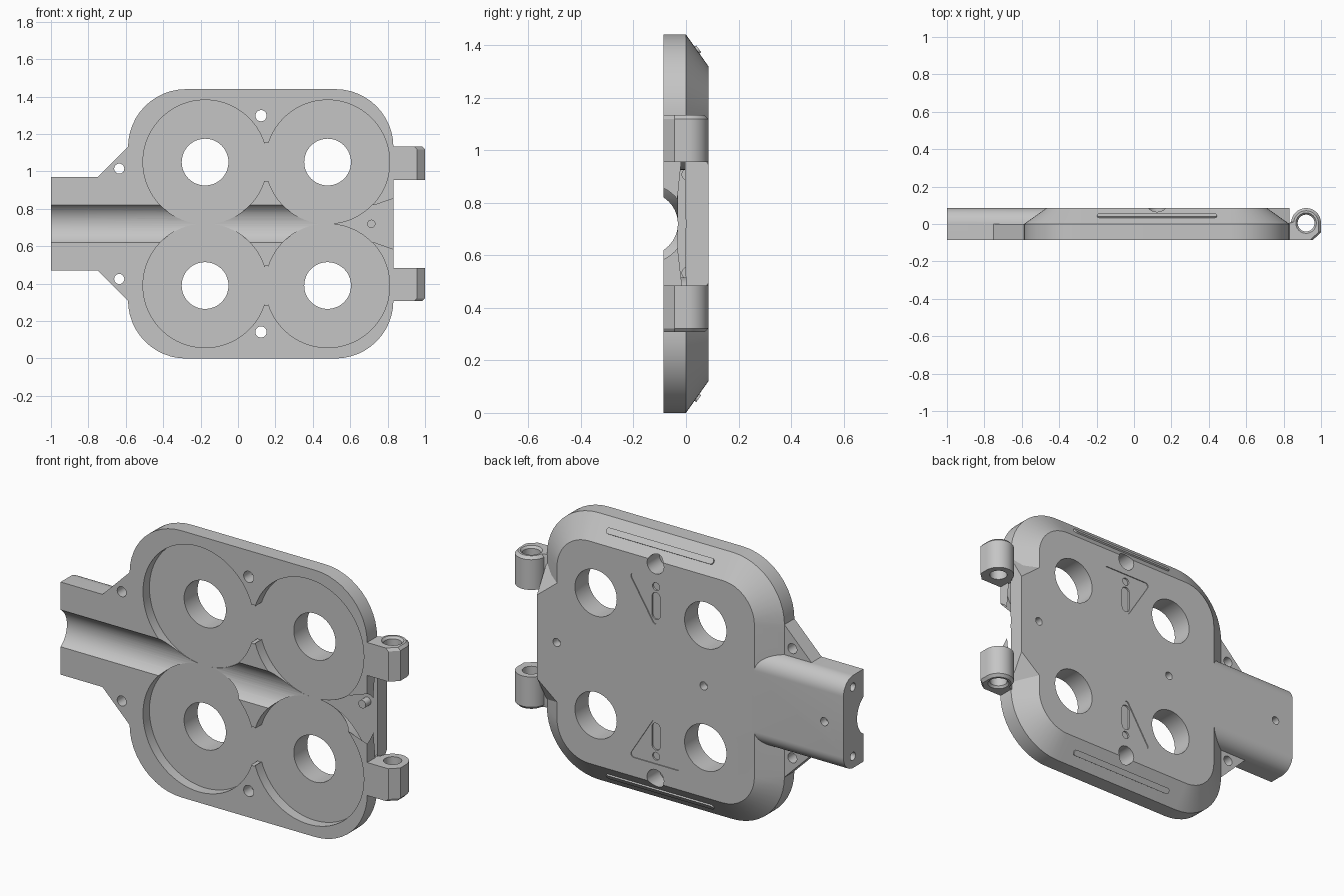
import bpy, bmesh, math
from mathutils import Vector

old = bpy.data.objects.get("Cube")
if old:
    bpy.data.objects.remove(old, do_unlink=True)

grey = bpy.data.materials.new("plain_grey")
grey.use_nodes = True
GREY = (0.56, 0.56, 0.56, 1)
grey.diffuse_color = GREY
grey.node_tree.nodes["Principled BSDF"].inputs["Base Color"].default_value = GREY

FRONT, BACK, MID = -0.085, 0.085, 0.72      # faces in y, mirror height in z
HOLE_X, HOLE_Z = (-0.176, 0.479), (0.39, 1.05)
CX = 0.123                                  # column of screws and warning signs


# Shape helpers
def loft(name, loops):
    """Closed solid through loops of equal length."""
    bm = bmesh.new()
    rows = [[bm.verts.new(p) for p in loop] for loop in loops]
    n = len(rows[0])
    for a, b in zip(rows, rows[1:]):
        for i in range(n):
            j = (i + 1) % n
            bm.faces.new((a[i], a[j], b[j], b[i]))
    bm.faces.new(rows[0])
    bm.faces.new(rows[-1])
    bmesh.ops.recalc_face_normals(bm, faces=bm.faces)
    mesh = bpy.data.meshes.new(name)
    bm.to_mesh(mesh)
    bm.free()
    mesh.materials.append(grey)
    ob = bpy.data.objects.new(name, mesh)
    bpy.context.collection.objects.link(ob)
    return ob


def along_x(pts, x):
    return [(x, y, z) for y, z in pts]


def along_y(pts, y):
    return [(x, y, z) for x, z in pts]


def along_z(pts, z):
    return [(x, y, z) for x, y in pts]


def arc(u, v, r, a0, a1, n=12):
    angles = [math.radians(a0 + (a1 - a0) * i / n) for i in range(n + 1)]
    return [(u + r * math.cos(a), v + r * math.sin(a)) for a in angles]


def circle(u, v, r, n=48):
    return arc(u, v, r, 0, 360, n)[:-1]


def rounded(u0, u1, v0, v1, r, n=12):
    return (arc(u1 - r, v1 - r, r, 0, 90, n) + arc(u0 + r, v1 - r, r, 90, 180, n)
            + arc(u0 + r, v0 + r, r, 180, 270, n) + arc(u1 - r, v0 + r, r, 270, 360, n))


def prism(place, pts, a, b):
    return loft("tool", [place(pts, a), place(pts, b)])


def combine(target, tool, operation='DIFFERENCE'):
    mod = target.modifiers.new("combine", 'BOOLEAN')
    mod.operation, mod.solver, mod.object = operation, 'EXACT', tool
    bpy.context.view_layer.objects.active = target
    bpy.ops.object.modifier_apply(modifier=mod.name)
    bpy.data.objects.remove(tool, do_unlink=True)


def mirror(pts):
    return [(u, 2 * MID - v) for u, v in pts]


def both(half):
    """Upper half outline closed with its mirror image."""
    return half + mirror(half)[::-1]


# Main shell: rounded plate with a bevelled back
outline = rounded(-0.588, 0.831, 0, 1.44, 0.31)
inset = rounded(-0.468, 0.711, 0.12, 1.32, 0.19)
shell = loft("shell_body", [along_y(outline, FRONT), along_y(outline, 0), along_y(inset, BACK)])

# Cable neck with rounded back edges
neck = ([(FRONT, 0.47)] + arc(0, 0.555, 0.085, -90, 0)
        + arc(0, 0.885, 0.085, 0, 90) + [(FRONT, 0.97)])
combine(shell, prism(along_x, neck, -1, -0.44), 'UNION')

# Gussets beside the neck
gusset = both([(-0.75, 0.97), (-0.57, 1.15), (-0.5, 1.15)])
combine(shell, prism(along_y, gusset, FRONT, 0), 'UNION')

# Thick edge between the hinges, sloping down behind them
ledge_front = both([(0.6, 1.13), (0.74, 1.13), (0.831, 1.09)])
ledge_back = both([(0.6, 1.05), (0.7, 1.05), (0.831, 0.945)])
combine(shell, loft("tool", [along_y(ledge_front, FRONT), along_y(ledge_front, 0),
                             along_y(ledge_back, BACK)]), 'UNION')

# Round pockets, joined side by side by narrow gaps, and their windows
FLOOR = -0.03
for z in HOLE_Z:
    for x in HOLE_X:
        combine(shell, prism(along_y, circle(x, z, 0.332, 96), -0.2, FLOOR))
        combine(shell, prism(along_y, circle(x, z, 0.125), -0.2, 0.2))
    gap = rounded(0.139, 0.164, z - 0.105, z + 0.105, 0.01, 4)
    combine(shell, prism(along_y, gap, -0.2, FLOOR))

# Cable channel with a flared mouth
channel = [(-1.1, 0.119), (0.73, 0.119), (0.831, 0.15), (0.9, 0.171)]
combine(shell, loft("tool", [along_x(circle(-0.15, MID, r, 64), x) for x, r in channel]))

# Screw holes: counterbored in the plate, plain in the gussets, blind in the neck end
for s in (-1, 1):
    z = MID + s * 0.578
    combine(shell, prism(along_y, circle(CX, z, 0.03, 32), -0.2, 0.2))
    combine(shell, prism(along_y, circle(CX, z, 0.05, 32), -0.02, 0.2))
    combine(shell, prism(along_y, circle(-0.635, MID + s * 0.295, 0.027, 32), -0.2, 0.2))
    combine(shell, prism(along_x, circle(0.005, MID + s * 0.187, 0.022, 24), -1.1, -0.9))

# Blind holes along the middle of the back
for x in (-0.885, -0.165, 0.713):
    combine(shell, prism(along_y, circle(x, MID, 0.022, 24), 0.04, 0.2))

# Engraved warning signs
triangle = (arc(0.252, 1.2, 0.018, -30, 90, 6) + arc(-0.006, 1.2, 0.018, 90, 210, 6)
            + arc(CX, 0.995, 0.018, 210, 330, 6))
bar = rounded(CX - 0.024, CX + 0.024, 1.0, 1.145, 0.023, 6)
dot = circle(CX, 1.178, 0.021, 24)
for shape, depth in ((triangle, 0.005), (bar, 0.014), (dot, 0.014)):
    for pts in (shape, mirror(shape)):
        combine(shell, prism(along_y, pts, BACK - depth, 0.2))

# Hinge knuckles, bevelled on their outer ends
def knuckle(r):
    return ([(0.82, FRONT), (0.877 + r, FRONT), (0.92 + r, -0.044)]
            + arc(0.92, 0.005, r, 0, 175, 24) + [(0.82, 0)])


hinges = []
for s, name in ((1, "upper_hinge"), (-1, "lower_hinge")):
    inner, bevel, outer = (MID + s * d for d in (0.235, 0.398, 0.413))
    hinge = loft(name, [along_z(knuckle(0.08), inner), along_z(knuckle(0.08), bevel),
                        along_z(knuckle(0.066), outer)])
    bore = [(inner - s * 0.05, 0.045), (outer - s * 0.012, 0.045),
            (outer, 0.055), (outer + s * 0.012, 0.065)]
    combine(hinge, loft("tool", [along_z(circle(0.92, 0.005, r, 40), z) for z, r in bore]))
    hinges.append(hinge)

# Raised grip bars on the long bevels
slope, normal = Vector((0, 0.578, -0.816)), Vector((0, 0.816, 0.578))
ridges = []
for s, name in ((1, "upper_grip_bar"), (-1, "lower_grip_bar")):
    loops = []
    for lift in (-0.01, 0.008):
        pts = [Vector((CX, 0.042, 1.381)) + Vector((u, 0, 0)) + slope * v + normal * lift
               for u, v in rounded(-0.32, 0.32, -0.016, 0.016, 0.015, 6)]
        loops.append([(p.x, p.y, MID + s * (p.z - MID)) for p in pts])
    ridges.append(loft(name, loops))

# Smooth rounded walls, keep edges crisp
bpy.ops.object.select_all(action='DESELECT')
for ob in [shell] + hinges + ridges:
    ob.select_set(True)
bpy.context.view_layer.objects.active = shell
bpy.ops.object.shade_smooth_by_angle(angle=math.radians(25))
